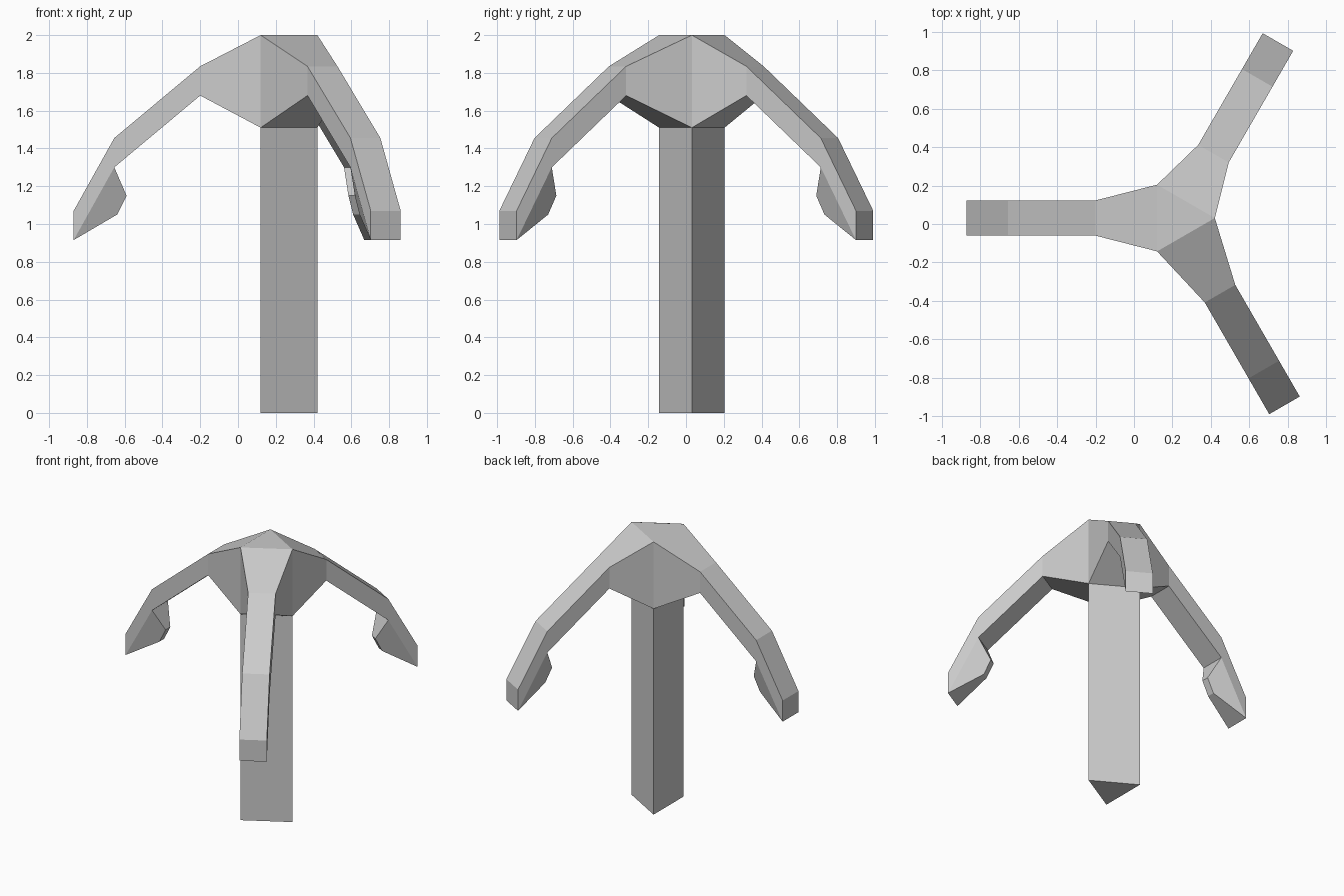
import bpy, bmesh
from math import radians, cos, sin

if "Cube" in bpy.data.objects:
    bpy.data.objects.remove(bpy.data.objects["Cube"])

CX, CY = 0.22, 0.031            # axis of the triangular post
bm = bmesh.new()


def pair(ang, r, half, z):
    """Two vertices at distance r along an arm, spread sideways by half."""
    c, s = cos(ang), sin(ang)
    return [bm.verts.new((CX + r * c - t * s, CY + r * s + t * c, z)) for t in (-half, half)]


def strip(a, b):
    bm.faces.new((a[0], a[1], b[1], b[0]))


# Triangular post: rings at foot, underside of head, top of head
rings = [[bm.verts.new((CX + 0.2 * cos(radians(a)), CY + 0.2 * sin(radians(a)), z))
          for a in (0, 120, 240)] for z in (0, 1.51, 2.0)]
bm.faces.new(rings[0][::-1])
bm.faces.new(rings[2])
for i in range(3):
    j = (i + 1) % 3
    strip((rings[0][i], rings[0][j]), (rings[1][i], rings[1][j]))

# Three arms growing out of the head sides: (distance, bottom z, top z)
sections = [(0.42, 1.68, 1.835), (0.875, 1.30, 1.455), (1.09, 0.915, 1.07)]
for i, (deg, shift) in enumerate(((60, -0.034), (180, 0), (300, 0.034))):
    ang, j = radians(deg), (i + 1) % 3
    low = [[rings[1][i], rings[1][j]]]
    high = [[rings[2][i], rings[2][j]]]
    for r, zb, zt in sections:
        low.append(pair(ang, r + shift, 0.0915, zb))
        high.append(pair(ang, r + shift, 0.0915, zt))
    for k in range(3):
        strip(high[k], high[k + 1])
        if k < 2:
            strip(low[k], low[k + 1])
        for s in (0, 1):
            bm.faces.new((low[k][s], low[k + 1][s], high[k + 1][s], high[k][s]))
    strip(low[3], high[3])
    # Tapered barb on the inner side of the last segment
    barb = [low[2], pair(ang, 0.81 + shift, 0.027, 1.15),
            pair(ang, 0.86 + shift, 0.027, 1.05), low[3]]
    for k in range(3):
        strip(barb[k], barb[k + 1])
    for s in (0, 1):
        bm.faces.new([p[s] for p in barb])

bmesh.ops.recalc_face_normals(bm, faces=bm.faces[:])
mesh = bpy.data.meshes.new("three_armed_hook")
bm.to_mesh(mesh)
bm.free()
bpy.context.collection.objects.link(bpy.data.objects.new("three_armed_hook", mesh))
